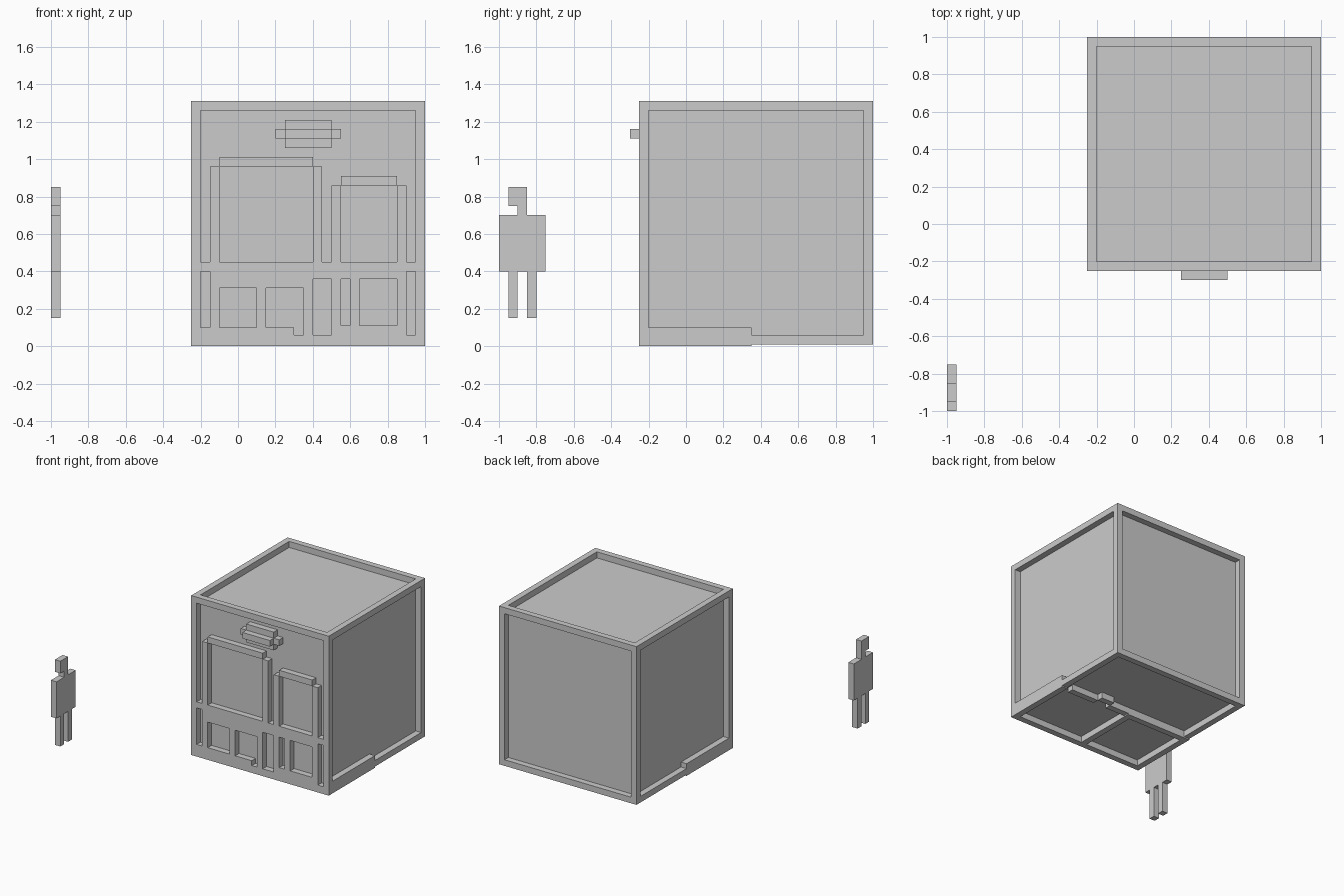
import bpy, bmesh
from mathutils import Matrix, Vector

if "Cube" in bpy.data.objects:
    bpy.data.objects.remove(bpy.data.objects["Cube"])


def boxes(name, parts):
    """One object from boxes given as (x0, x1, y0, y1, z0, z1)."""
    bm = bmesh.new()
    for x0, x1, y0, y1, z0, z1 in parts:
        centre = Vector((x0 + x1, y0 + y1, z0 + z1)) / 2
        size = (x1 - x0, y1 - y0, z1 - z0)
        bmesh.ops.create_cube(bm, size=1, matrix=Matrix.Translation(centre) @ Matrix.Diagonal((*size, 1)))
    me = bpy.data.meshes.new(name)
    bm.to_mesh(me)
    bm.free()
    ob = bpy.data.objects.new(name, me)
    bpy.context.collection.objects.link(ob)
    return ob


def front(name, rects, y0=-.25, y1=-.2):
    """Flat trim on the front wall from (x0, x1, z0, z1) rectangles."""
    return boxes(name, [(a, b, y0, y1, c, d) for a, b, c, d in rects])


T = .05            # thickness of every beam
LO, HI = -.25, 1   # outer footprint, both axes
IN0, IN1 = LO + T, HI - T
STEP = .35         # where the front foundation ends
TOP = 1.31

# Recessed wall and roof panels
boxes("wall_panels", [(IN0, IN1, IN0, STEP, .05, TOP - T),
                      (IN0, IN1, STEP, IN1, .06, TOP - T)])

# Corner posts
boxes("corner_posts", [(x, x + T, y, y + T, z, TOP - T)
                       for x in (LO, IN1) for y, z in ((LO, 0), (IN1, .01))])

# Raised roof rim
boxes("roof_rim", [(LO, HI, y, y + T, TOP - T, TOP) for y in (LO, IN1)]
      + [(x, x + T, IN0, IN1, TOP - T, TOP) for x in (LO, IN1)])

# Foundation side beams, stepping down in thickness towards the back
boxes("side_foundation", [p for x in (LO, IN1) for p in
                          ((x, x + T, IN0, STEP, 0, .1), (x, x + T, STEP, IN1, .01, .06))])
boxes("back_foundation", [(IN0, IN1, IN1, HI, .01, .06)])

# Underside dividers
boxes("floor_dividers", [(IN0, .35, .3, STEP, 0, .06), (.3, .35, IN0, .3, 0, .06),
                         (.35, .53, .3, STEP, .01, .06), (.53, .65, .35, .4, .01, .06),
                         (.65, .9, .3, STEP, .01, .06)])

# Front sill with its low gaps
front("front_foundation", [(IN0, .3, 0, .1), (.3, IN1, 0, .06), (.5, .9, .06, .11)])

# Ledge between the storeys
front("storey_ledge", [(IN0, IN1, .4, .45)])

# Ground floor posts and lintels
front("ground_posts", [(-.15, -.1, .1, .4), (.1, .15, .1, .4), (.35, .4, .06, .4),
                       (.5, .55, .11, .4), (.6, .65, .11, .4), (.85, .9, .11, .4)])
front("ground_lintels", [(-.1, .1, .31, .4), (.15, .35, .31, .4), (.4, .5, .36, .4),
                         (.55, .6, .36, .4), (.65, .85, .36, .4)])

# Upper window frames: two jambs and a raised head
for name, a, b, z in (("large_window", -.15, .45, .96), ("small_window", .5, .9, .86)):
    front(name, [(a, a + T, .45, z), (b - T, b, .45, z), (a + T, b - T, z, z + T)])

# Stepped emblem-shaped boss above the windows
front("wall_boss", [(.25, .5, 1.06, 1.21), (.2, .25, 1.11, 1.16), (.5, .55, 1.11, 1.16)])
front("wall_boss_core", [(.25, .5, 1.11, 1.16)], -.3, -.25)

# Standing figure, a flat cut-out in the yz plane
figure = {"figure_head": [(-.95, -.85, .75, .85), (-.9, -.85, .7, .75)],
          "figure_body": [(-1, -.75, .4, .7)],
          "figure_legs": [(-.95, -.9, .15, .4), (-.85, -.8, .15, .4)]}
for name, rects in figure.items():
    boxes(name, [(-1, -.95, *r) for r in rects])
